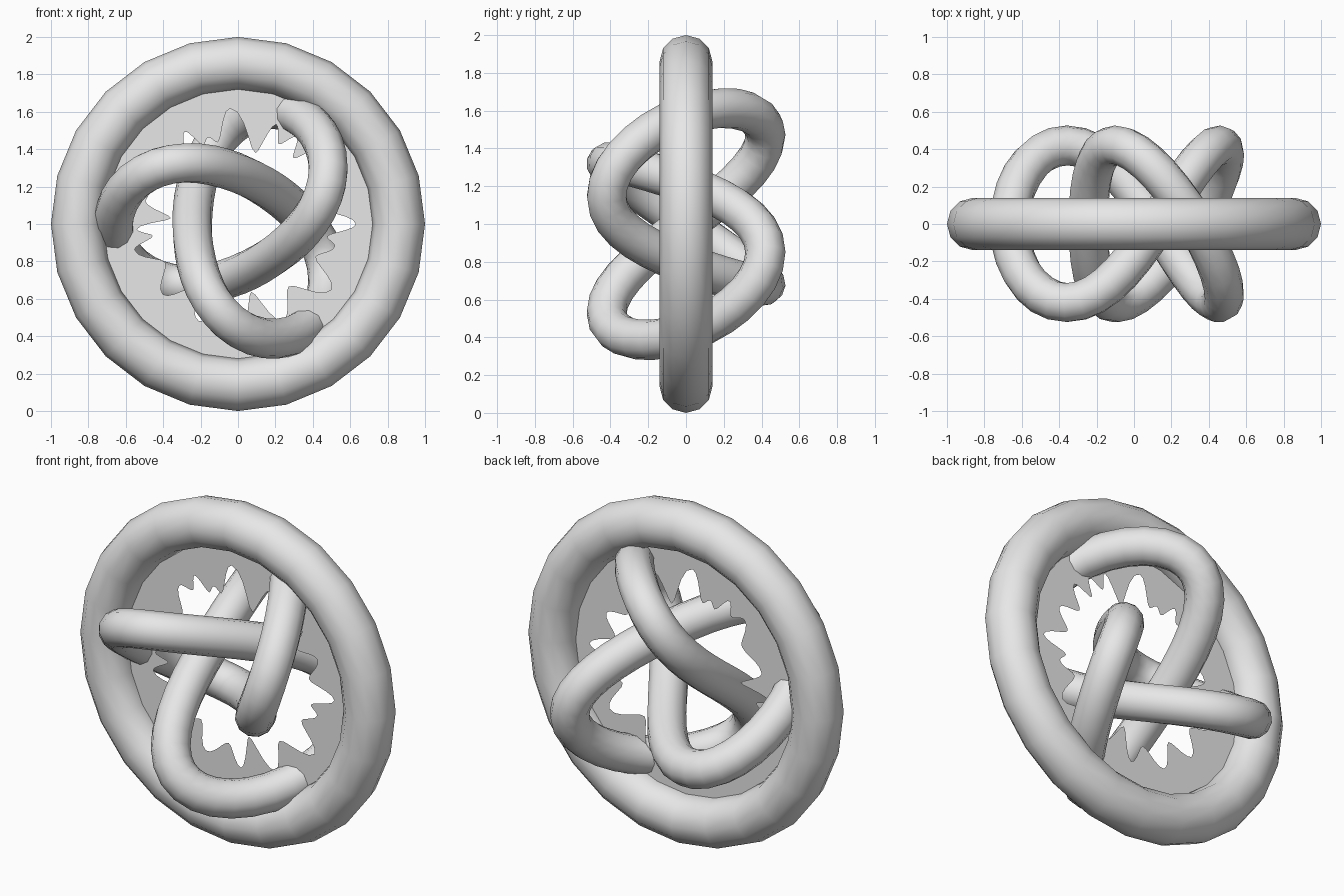
import bpy
import bmesh
from math import sin, cos, pi, radians, tau
from mathutils import Vector

cube = bpy.data.objects.get("Cube")
if cube:
    bpy.data.objects.remove(cube, do_unlink=True)

grey = bpy.data.materials.new("plain_grey")
grey.use_nodes = True
colour = (0.8, 0.8, 0.8, 1)
grey.diffuse_color = colour
grey.node_tree.nodes["Principled BSDF"].inputs["Base Color"].default_value = colour

CENTRE = Vector((0, 0, 1))

# Outer ring, standing upright
bpy.ops.mesh.primitive_torus_add(major_segments=24, minor_segments=12, major_radius=0.86,
                                 minor_radius=0.14, location=CENTRE, rotation=(pi / 2, 0, 0))
ring = bpy.context.object
ring.name = "outer_ring"
ring.data.materials.append(grey)
bpy.ops.object.shade_smooth()


# Trefoil centre line; lobes point left, upper right and lower right
def knot_point(t):
    terms = ((0.455, 2), (0.18, -1), (0.03, 5))
    x = sum(a * cos(k * t + pi) for a, k in terms)
    z = sum(a * sin(k * t + pi) for a, k in terms)
    return CENTRE + Vector((x, 0.42 * sin(3 * t), z))


STEPS = 84
curve = bpy.data.curves.new("knot_tube", "CURVE")
curve.dimensions = "3D"
curve.bevel_depth = 0.107
curve.bevel_resolution = 4
spline = curve.splines.new("POLY")
spline.points.add(STEPS - 1)
spline.use_cyclic_u = True
for i, p in enumerate(spline.points):
    p.co = (*knot_point(tau * i / STEPS), 1)
knot = bpy.data.objects.new("knot_tube", curve)
bpy.context.collection.objects.link(knot)
curve.materials.append(grey)
bpy.ops.object.select_all(action="DESELECT")
knot.select_set(True)
bpy.context.view_layer.objects.active = knot
bpy.ops.object.convert(target="MESH")
bpy.ops.object.shade_smooth()

# Flat web inside the ring; (angle, radius) of the teeth and notches of its ragged hole
TEETH = [(0, .63), (10, .47), (22, .56), (32, .45), (43, .57), (50, .46), (56, .56), (63, .48),
         (69, .57), (76, .39), (94, .62), (104, .45), (109, .49), (114, .46), (120, .57),
         (126, .50), (133, .56), (146, .44), (166, .51), (175, .36), (183, .54), (188, .46),
         (194, .57), (208, .44), (223, .55), (235, .42), (248, .56), (262, .44), (272, .56),
         (281, .37), (295, .57), (309, .43), (325, .61), (337, .45), (347, .53), (352, .48)]
EASE = 5
bm = bmesh.new()
inner, outer = [], []
for i, (a, r) in enumerate(TEETH):
    b, s = TEETH[(i + 1) % len(TEETH)]
    b += 360 * (b < a)
    for j in range(EASE):
        f = j / EASE
        w = (1 - cos(pi * f)) / 2
        angle = radians(a + (b - a) * f)
        d = Vector((cos(angle), 0, sin(angle)))
        inner.append(bm.verts.new(CENTRE + d * (r + (s - r) * w)))
        outer.append(bm.verts.new(CENTRE + d * 0.8))
for i in range(len(inner)):
    bm.faces.new((outer[i - 1], outer[i], inner[i], inner[i - 1]))
mesh = bpy.data.meshes.new("ragged_web")
bm.to_mesh(mesh)
bm.free()
mesh.materials.append(grey)
web = bpy.data.objects.new("ragged_web", mesh)
bpy.context.collection.objects.link(web)
